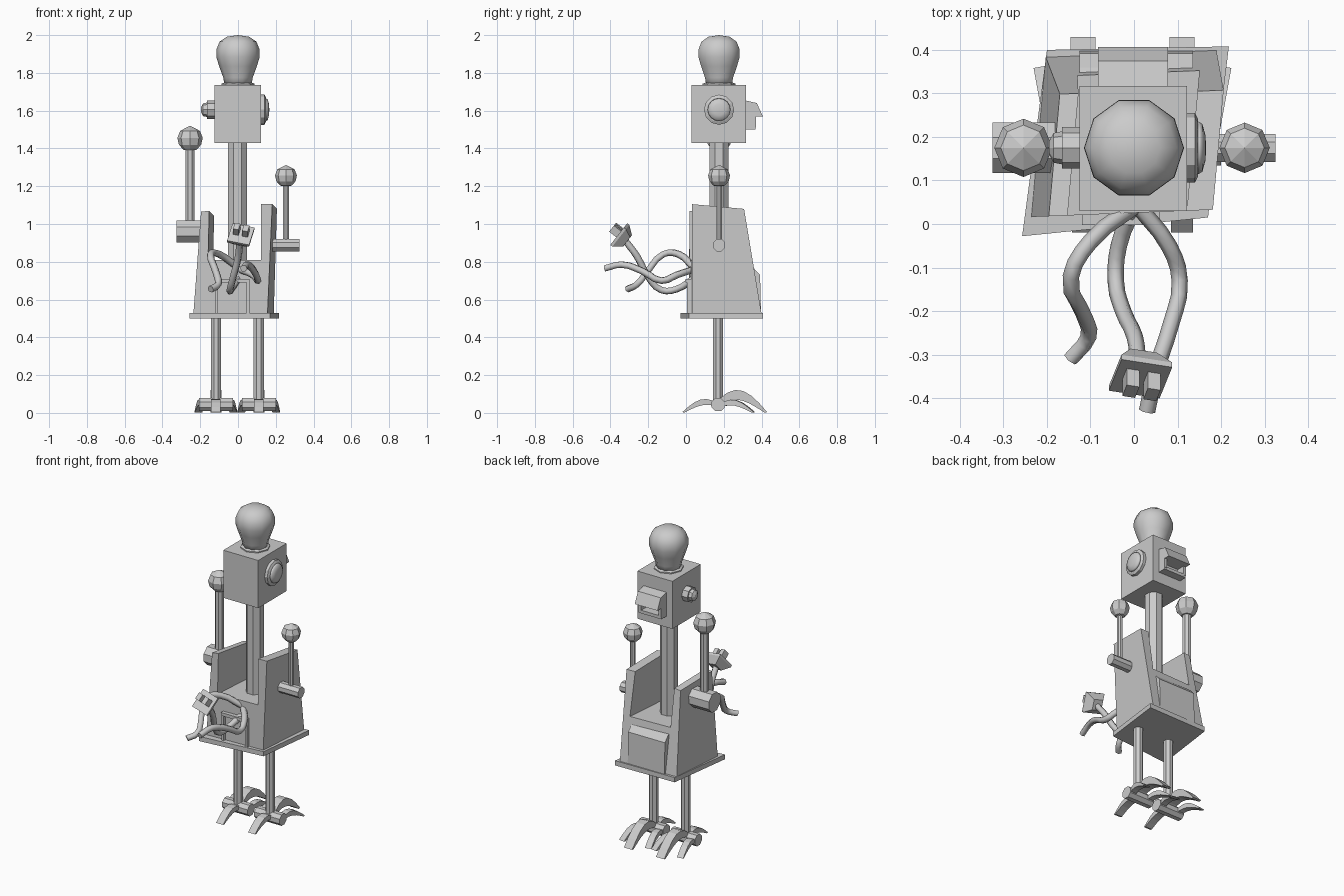
import bpy, bmesh, math
from mathutils import Vector, Matrix

if "Cube" in bpy.data.objects:
    bpy.data.objects.remove(bpy.data.objects["Cube"])

grey = bpy.data.materials.new("light_grey")
grey.use_nodes = True
COLOUR = (0.6, 0.6, 0.6, 1)
grey.diffuse_color = COLOUR
grey.node_tree.nodes["Principled BSDF"].inputs["Base Color"].default_value = COLOUR

CY = 0.175  # depth of the central axis


def finish(name, bm, smooth=False):
    bmesh.ops.recalc_face_normals(bm, faces=bm.faces)
    mesh = bpy.data.meshes.new(name)
    for f in bm.faces:
        f.smooth = smooth
    bm.to_mesh(mesh)
    bm.free()
    mesh.materials.append(grey)
    ob = bpy.data.objects.new(name, mesh)
    bpy.context.collection.objects.link(ob)
    return ob


def prism(name, pts, axis, a, b, warp=None):
    """Extrude a 2D outline along x, y or z from a to b."""
    def place(p, d):
        return {"x": (d, p[0], p[1]), "y": (p[0], d, p[1]), "z": (p[0], p[1], d)}[axis]
    bm = bmesh.new()
    low = [bm.verts.new(place(p, a)) for p in pts]
    high = [bm.verts.new(place(p, b)) for p in pts]
    bm.faces.new(low)
    bm.faces.new(high)
    for i in range(len(pts)):
        j = (i + 1) % len(pts)
        bm.faces.new((low[i], low[j], high[j], high[i]))
    if warp:
        for v in bm.verts:
            v.co = warp(v.co)
    return finish(name, bm)


def box(name, x0, x1, y0, y1, z0, z1):
    return prism(name, [(x0, y0), (x1, y0), (x1, y1), (x0, y1)], "z", z0, z1)


def lathe(name, origin, direction, profile, sides=8, smooth=False, turn=0.0):
    """Spin (radius, distance) points around an axis."""
    rot = Vector(direction).to_track_quat("Z", "Y").to_matrix().to_4x4()
    bm = bmesh.new()
    rings = []
    for r, h in profile:
        rings.append([bm.verts.new((r * math.cos(turn + math.tau * i / sides),
                                    r * math.sin(turn + math.tau * i / sides), h))
                      for i in range(sides)])
    bm.faces.new(rings[0])
    bm.faces.new(rings[-1])
    for lo, hi in zip(rings, rings[1:]):
        for i in range(sides):
            j = (i + 1) % sides
            bm.faces.new((lo[i], lo[j], hi[j], hi[i]))
    bmesh.ops.remove_doubles(bm, verts=bm.verts, dist=0.0005)
    bm.transform(Matrix.Translation(origin) @ rot)
    return finish(name, bm, smooth)


def rod(name, a, b, r, sides=8):
    d = Vector(b) - Vector(a)
    return lathe(name, a, d, [(r, 0), (r, d.length)], sides, turn=math.pi / sides)


# Body: a U-shaped shell, leaning and tapering towards the top
def body_warp(co):
    t = (co.z - 0.53) / 0.56
    y = co.y - (0.09 * t if co.y > 0.2 else 0)
    z = co.z - (0.025 if co.y > 0.2 and t > 0.8 else 0)
    return Vector((co.x + 0.09 * (y - 0.2), y + 0.04 * co.x, z))


shell = [(-0.22, 0.53), (0.172, 0.53), (0.197, 1.105), (0.137, 1.105),
         (0.137, 0.81), (-0.143, 0.81), (-0.137, 1.07), (-0.18, 1.065)]
prism("body_shell", shell, "y", 0.025, 0.392, body_warp)
prism("base_plate", [(-0.257, -0.028), (0.17, 0.015), (0.218, 0.408), (-0.2, 0.4)],
      "z", 0.5, 0.53)

# Rear hatch
prism("rear_hatch", [(0.22, 0.53), (0.22, 0.81), (0.36, 0.765), (0.392, 0.73), (0.397, 0.53)],
      "x", -0.125, 0.135)

# Front opening frame
box("front_frame_top", -0.12, 0.06, -0.002, 0.04, 0.69, 0.71)
for label, x in (("right", -0.12), ("left", 0.045)):
    box("front_frame_" + label, x, x + 0.015, 0.005, 0.04, 0.53, 0.7)

# Neck and head
rod("neck", (-0.003, CY, 0.8), (-0.003, CY, 1.45), 0.054)
box("head", -0.125, 0.122, 0.03, 0.317, 1.43, 1.735)

# Bulb on the head
lathe("bulb_collar", (0, CY, 1.72), (0, 0, 1), [(0.088, 0), (0.088, 0.022), (0.07, 0.03)])
lathe("bulb", (0, CY, 1.73), (0, 0, 1),
      [(0.07, 0), (0.078, 0.045), (0.1, 0.105), (0.115, 0.155), (0.114, 0.195),
       (0.098, 0.235), (0.06, 0.261), (0, 0.27)], 10, True)

# Side discs on the head
lathe("large_disc_rim", (0.12, CY, 1.605), (1, 0, 0), [(0.08, 0), (0.08, 0.02), (0.066, 0.027)], 12)
lathe("large_disc_dome", (0.145, CY, 1.605), (1, 0, 0),
      [(0.062, 0), (0.055, 0.012), (0.03, 0.019), (0, 0.021)], 16, True)
lathe("small_knob_base", (-0.12, CY, 1.605), (-1, 0, 0), [(0.048, 0), (0.048, 0.045)], 8)
lathe("small_knob_dome", (-0.165, CY, 1.605), (-1, 0, 0),
      [(0.038, 0), (0.034, 0.02), (0.015, 0.03), (0, 0.031)], 8)

# Hooded window at the back of the head
prism("hood", [(0.31, 1.655), (0.375, 1.64), (0.407, 1.57), (0.31, 1.57)], "x", -0.083, 0.078)
for label, x in (("right", -0.083), ("left", 0.06)):
    prism("hood_side_" + label, [(0.31, 1.5), (0.37, 1.512), (0.37, 1.58), (0.31, 1.58)],
          "x", x, x + 0.018)
box("hood_sill", -0.083, 0.078, 0.31, 0.368, 1.5, 1.52)

# Arms: shoulder stub, upright rod and faceted ball
BALL = [(0, -1), (0.5, -0.9), (0.88, -0.5), (1, 0.05), (0.78, 0.6), (0, 1)]
for label, s, shoulder_z, shoulder_r, rod_r, ball_z, ball_r in (
        ("right", -1, 0.96, 0.063, 0.026, 1.453, 0.067),
        ("left", 1, 0.888, 0.035, 0.016, 1.255, 0.058)):
    x = s * 0.254
    rod(label + "_shoulder", (s * 0.17, CY, shoulder_z), (s * 0.325, CY, shoulder_z), shoulder_r)
    rod(label + "_arm_rod", (x, CY, shoulder_z), (x, CY, ball_z), rod_r)
    lathe(label + "_hand_ball", (x, CY, ball_z), (0, 0, 1),
          [(r * ball_r, h * ball_r) for r, h in BALL])


# Legs and clawed feet
def claw(name, x, angle, length, height, width):
    """Crescent toe that leaves the axle, arches and touches the ground."""
    steps = 6
    top, under = [], []
    for i in range(steps + 1):
        t = i / steps
        lift = math.sin(math.pi * (0.2 + 0.8 * t))
        top.append((length * t, 0.004 + height * lift))
        under.append((length * t * 0.94, 0.002 + height * lift * (0.62 - 0.1 * t)))
    ob = prism(name, top + under[::-1], "x", -width / 2, width / 2)
    ob.location = (x, CY, 0)
    ob.rotation_euler.z = angle


for label, x in (("right", -0.117), ("left", 0.11)):
    rod(label + "_leg", (x, 0.17, 0.04), (x, 0.17, 0.51), 0.029)
    rod(label + "_foot_axle", (x - 0.09, 0.17, 0.044), (x + 0.09, 0.17, 0.044), 0.038)
    claw(label + "_front_claw", x, math.pi, 0.195, 0.07, 0.05)
    claw(label + "_rear_claw", x, 0, 0.255, 0.118, 0.058)
    for side, s in (("outer", -1), ("inner", 1)):
        claw(label + "_" + side + "_claw", x + s * 0.06, -s * 0.18, 0.19, 0.066, 0.04)


# Tentacles
def tentacle(name, points):
    curve = bpy.data.curves.new(name, "CURVE")
    curve.dimensions = "3D"
    curve.bevel_depth = 0.019
    curve.bevel_resolution = 1
    curve.resolution_u = 3
    curve.use_fill_caps = True
    spline = curve.splines.new("BEZIER")
    spline.bezier_points.add(len(points) - 1)
    for bp, p in zip(spline.bezier_points, points):
        bp.co = p
        bp.handle_left_type = bp.handle_right_type = "AUTO"
    curve.materials.append(grey)
    bpy.context.collection.objects.link(bpy.data.objects.new(name, curve))


tentacle("right_tentacle", [(0, 0.04, 0.77), (-0.1, -0.04, 0.84), (-0.145, -0.12, 0.84),
                            (-0.115, -0.21, 0.74), (-0.105, -0.26, 0.68), (-0.145, -0.31, 0.655)])
tentacle("middle_tentacle", [(0, 0.04, 0.71), (-0.035, -0.05, 0.655), (-0.042, -0.13, 0.65),
                             (-0.025, -0.2, 0.72), (0.002, -0.26, 0.83), (0.01, -0.32, 0.91)])
tentacle("left_tentacle", [(0.01, 0.04, 0.76), (0.08, -0.05, 0.73), (0.105, -0.13, 0.7),
                           (0.085, -0.23, 0.75), (0.05, -0.34, 0.785), (0.03, -0.43, 0.765)])

# Two-pronged plug on the middle tentacle
aim = Matrix.Translation((0.015, -0.345, 0.938)) @ Matrix.Rotation(math.radians(52), 4, "X") \
    @ Matrix.Rotation(math.radians(-14), 4, "Z")
q = math.sqrt(0.5)
plug = [lathe("plug_body", (0, 0, 0), (0, 0, 1),
              [(0.052 / q, -0.045), (0.06 / q, 0), (0.06 / q, 0.014)], 4, turn=math.pi / 4),
        box("plug_prong_a", -0.04, -0.01, -0.012, 0.03, 0.01, 0.062),
        box("plug_prong_b", 0.01, 0.04, -0.012, 0.03, 0.01, 0.062)]
for v in plug[0].data.vertices:
    if v.co.z < -0.01:
        v.co.x *= 0.6
        v.co.y *= 0.6
for ob in plug:
    ob.matrix_world = aim
